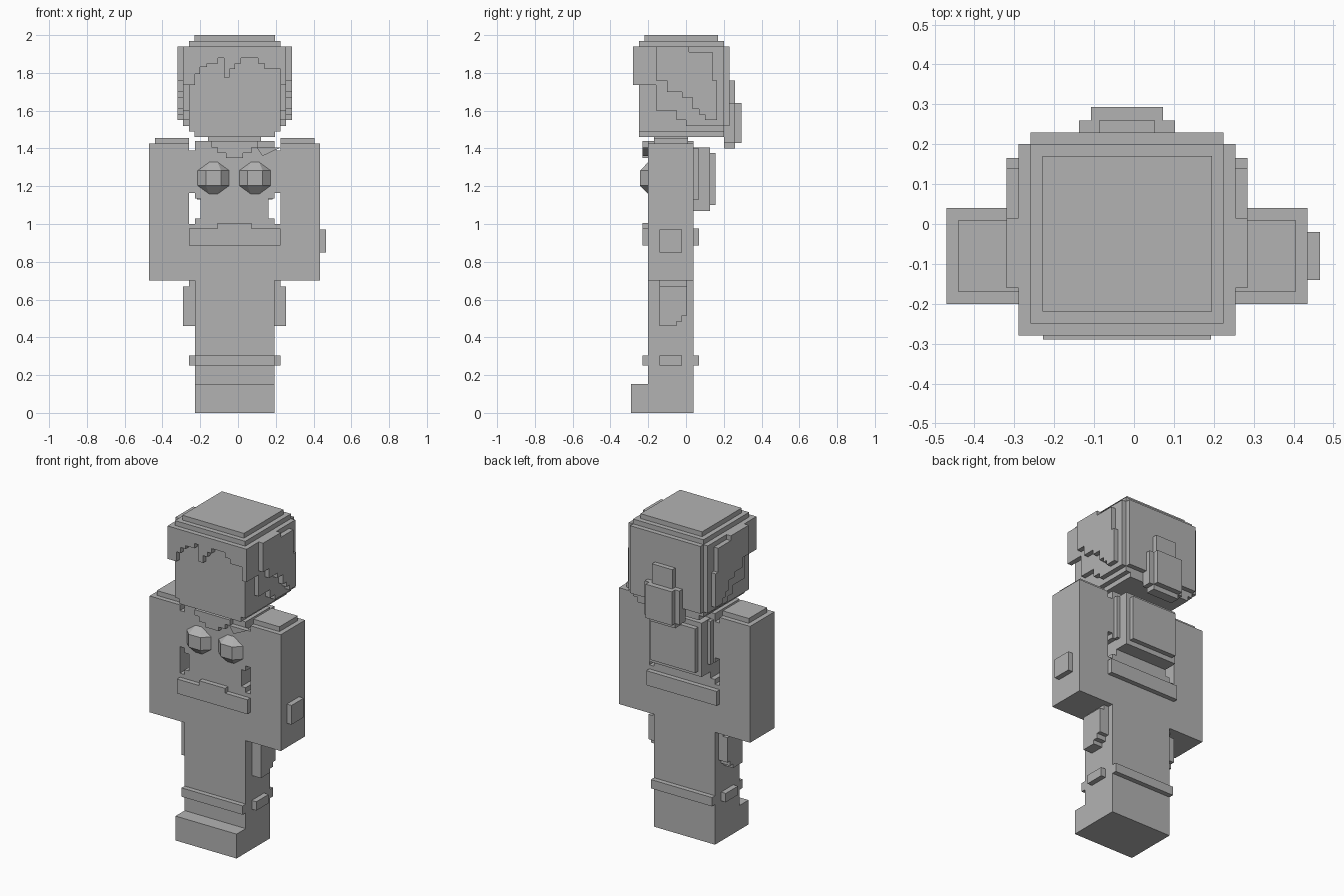
import bpy, bmesh, math
from mathutils import Matrix

cube = bpy.data.objects.get("Cube")
if cube:
    bpy.data.objects.remove(cube, do_unlink=True)

CX = -0.0175  # symmetry plane of the figure

grey = bpy.data.materials.new("plain grey")
grey.use_nodes = True
COLOUR = (0.45, 0.45, 0.45, 1)
grey.diffuse_color = COLOUR
grey.node_tree.nodes["Principled BSDF"].inputs["Base Color"].default_value = COLOUR


def finish(name, bm):
    bmesh.ops.recalc_face_normals(bm, faces=bm.faces)
    mesh = bpy.data.meshes.new(name)
    bm.to_mesh(mesh)
    bm.free()
    mesh.materials.append(grey)
    obj = bpy.data.objects.new(name, mesh)
    bpy.context.collection.objects.link(obj)
    return obj


def box(name, x, y, z):
    bm = bmesh.new()
    bmesh.ops.create_cube(bm, size=1)
    for v in bm.verts:
        for i, (lo, hi) in enumerate((x, y, z)):
            v.co[i] = lo if v.co[i] < 0 else hi
    return finish(name, bm)


def mid(name, half, y, z):
    """Box centred on the symmetry plane."""
    return box(name, (CX - half, CX + half), y, z)


def pair(name, inner, outer, y, z):
    """Box on each side, given by distance from the symmetry plane."""
    box("left_" + name, (CX + inner, CX + outer), y, z)
    box("right_" + name, (CX - outer, CX - inner), y, z)


def prism(name, points, axis, lo, hi):
    """Extrude a flat outline: (x, z) along y, or (y, z) along x."""
    bm = bmesh.new()
    place = (lambda a, b: (a, lo, b)) if axis == "y" else (lambda a, b: (lo, a, b))
    face = bm.faces.new([bm.verts.new(place(a, b)) for a, b in points])
    out = bmesh.ops.extrude_face_region(bm, geom=[face])
    shift = (0, hi - lo, 0) if axis == "y" else (hi - lo, 0, 0)
    bmesh.ops.translate(bm, vec=shift, verts=[g for g in out["geom"] if isinstance(g, bmesh.types.BMVert)])
    return finish(name, bm)


def side_prisms(name, points, inner, outer):
    prism("left_" + name, points, "x", CX + inner, CX + outer)
    prism("right_" + name, points, "x", CX - outer, CX - inner)


BODY_Y = (-0.20, 0.04)

# Legs, feet and ankle bands
mid("legs", 0.2105, BODY_Y, (0, 0.70))
mid("feet", 0.2105, (-0.29, 0.04), (0, 0.152))
mid("front_ankle_band", 0.2105, (-0.23, -0.20), (0.25, 0.305))
mid("back_ankle_band", 0.2105, (0.04, 0.07), (0.25, 0.305))
pair("ankle_tab", 0.2105, 0.2425, (-0.14, -0.02), (0.25, 0.305))

# Stepped thigh pouches
pouch = [(-0.14, 0.67), (0.005, 0.67), (0.005, 0.515), (-0.02, 0.515),
         (-0.02, 0.485), (-0.05, 0.485), (-0.05, 0.46), (-0.14, 0.46)]
side_prisms("thigh_pouch", pouch, 0.2105, 0.2725)
pair("pouch_strap", 0.2105, 0.2425, (-0.14, 0.005), (0.67, 0.70))

# Torso with a stepped waist
steps = [(0.2425, 0.70), (0.2425, 1.00), (0.21, 1.00), (0.21, 1.03), (0.18, 1.03), (0.18, 1.135),
         (0.21, 1.135), (0.21, 1.165), (0.2425, 1.165), (0.2425, 1.39), (0.21, 1.39), (0.21, 1.44)]
outline = [(CX + h, z) for h, z in steps] + [(CX - h, z) for h, z in reversed(steps)]
prism("torso", outline, "y", *BODY_Y)
mid("neck", 0.14, (-0.17, 0.01), (1.40, 1.50))

# Arms, shoulder caps and bracelet
pair("arm", 0.2425, 0.4525, BODY_Y, (0.70, 1.425))
pair("shoulder_cap", 0.2425, 0.4225, (-0.17, 0.01), (1.425, 1.455))
box("bracelet", (0.435, 0.467), (-0.14, -0.02), (0.85, 0.97))

# Belt with raised buckle
mid("front_belt", 0.2425, (-0.23, -0.20), (0.885, 0.975))
mid("buckle", 0.09, (-0.23, -0.20), (0.97, 1.005))
mid("back_belt", 0.2425, (0.04, 0.07), (0.885, 0.975))

# Collar and neck scarf
for i, (half, z) in enumerate([(0.122, (1.405, 1.44)), (0.09, (1.375, 1.405)), (0.045, (1.35, 1.375))]):
    mid("collar_%d" % (i + 1), half, (-0.23, -0.20), z)
prism("scarf_end", [(0.10, 1.405), (0.225, 1.405), (0.13, 1.36)], "y", -0.23, -0.20)

# Faceted chest forms
R, H = 0.105, 0.097
for name, x in (("right_chest", -0.13), ("left_chest", 0.09)):
    bm = bmesh.new()
    for r1, r2, lo, hi in ((0.045, R, -H, -0.04), (R, R, -0.04, 0.04), (R, 0.045, 0.04, H)):
        bmesh.ops.create_cone(bm, cap_ends=True, segments=8, radius1=r1, radius2=r2, depth=hi - lo,
                              matrix=Matrix.Translation((x, -0.146, 1.243 + (lo + hi) / 2))
                              @ Matrix.Rotation(math.pi / 8, 4, "Z"))
    # Drop the hidden inner caps
    caps = [f for f in bm.faces if len(f.verts) == 8
            and abs(f.calc_center_median().z - 1.243) < 0.06]
    bmesh.ops.delete(bm, geom=caps, context="FACES")
    bmesh.ops.remove_doubles(bm, verts=bm.verts, dist=0.001)
    # Align one facet with the front
    turn = min((v.co.y for v in bm.verts), default=0)
    if sum(abs(v.co.y - turn) < 0.001 for v in bm.verts) < 4:
        bmesh.ops.rotate(bm, cent=(x, -0.146, 1.243), verts=bm.verts,
                         matrix=Matrix.Rotation(math.pi / 8, 3, "Z"))
    finish(name, bm)

# Backpack
mid("pack_back", 0.20, (0.04, 0.07), (1.13, 1.40))
mid("pack_body", 0.18, (0.04, 0.127), (1.07, 1.405))
mid("pack_pocket", 0.155, (0.12, 0.157), (1.10, 1.375))

# Head, as layers that round off the corners
mid("head_core", 0.2125, (-0.22, 0.17), (1.46, 2.0))
mid("head_chin", 0.2125, (-0.25, 0.20), (1.46, 1.50))
mid("head_middle", 0.2425, (-0.25, 0.20), (1.49, 1.97))
mid("back_hair", 0.2425, (0.19, 0.23), (1.52, 1.94))

# Side hair in two stepped layers
under = [(-0.25, 1.94), (0.20, 1.94), (0.20, 1.52), (0.0, 1.52), (0.0, 1.55), (-0.05, 1.55),
         (-0.05, 1.60), (-0.16, 1.60), (-0.16, 1.735), (-0.25, 1.735)]
side_prisms("under_hair", under, 0.2425, 0.2725)
over = [(-0.16, 1.94), (0.015, 1.94), (0.015, 1.91), (0.14, 1.91), (0.14, 1.76), (0.165, 1.76),
        (0.165, 1.55), (0.10, 1.55), (0.10, 1.58), (0.07, 1.58), (0.07, 1.61), (0.035, 1.61),
        (0.035, 1.67), (-0.02, 1.67), (-0.02, 1.70), (-0.10, 1.70), (-0.10, 1.76), (-0.16, 1.76)]
side_prisms("over_hair", over, 0.2725, 0.3025)

# Fringe with a stepped lower edge: (right end of step, height of step)
edge = [(-0.228, 1.735), (-0.20, 1.795), (-0.165, 1.83), (-0.105, 1.85), (-0.075, 1.88),
        (-0.045, 1.775), (-0.015, 1.82), (0.015, 1.85), (0.105, 1.88), (0.14, 1.85),
        (0.225, 1.82), (0.255, 1.735)]
fringe, x = [(0.255, 1.94), (-0.29, 1.94)], -0.29
for right, z in edge:
    fringe += [(x, z), (right, z)]
    x = right
prism("fringe", fringe, "y", -0.28, -0.25)

# Tied tail of hair
mid("tail_knot", 0.07, (0.22, 0.26), (1.62, 1.76))
mid("tail", 0.12, (0.20, 0.26), (1.43, 1.64))
mid("tail_bulge", 0.09, (0.25, 0.293), (1.43, 1.64))
mid("tail_tip", 0.09, (0.20, 0.26), (1.40, 1.43))
